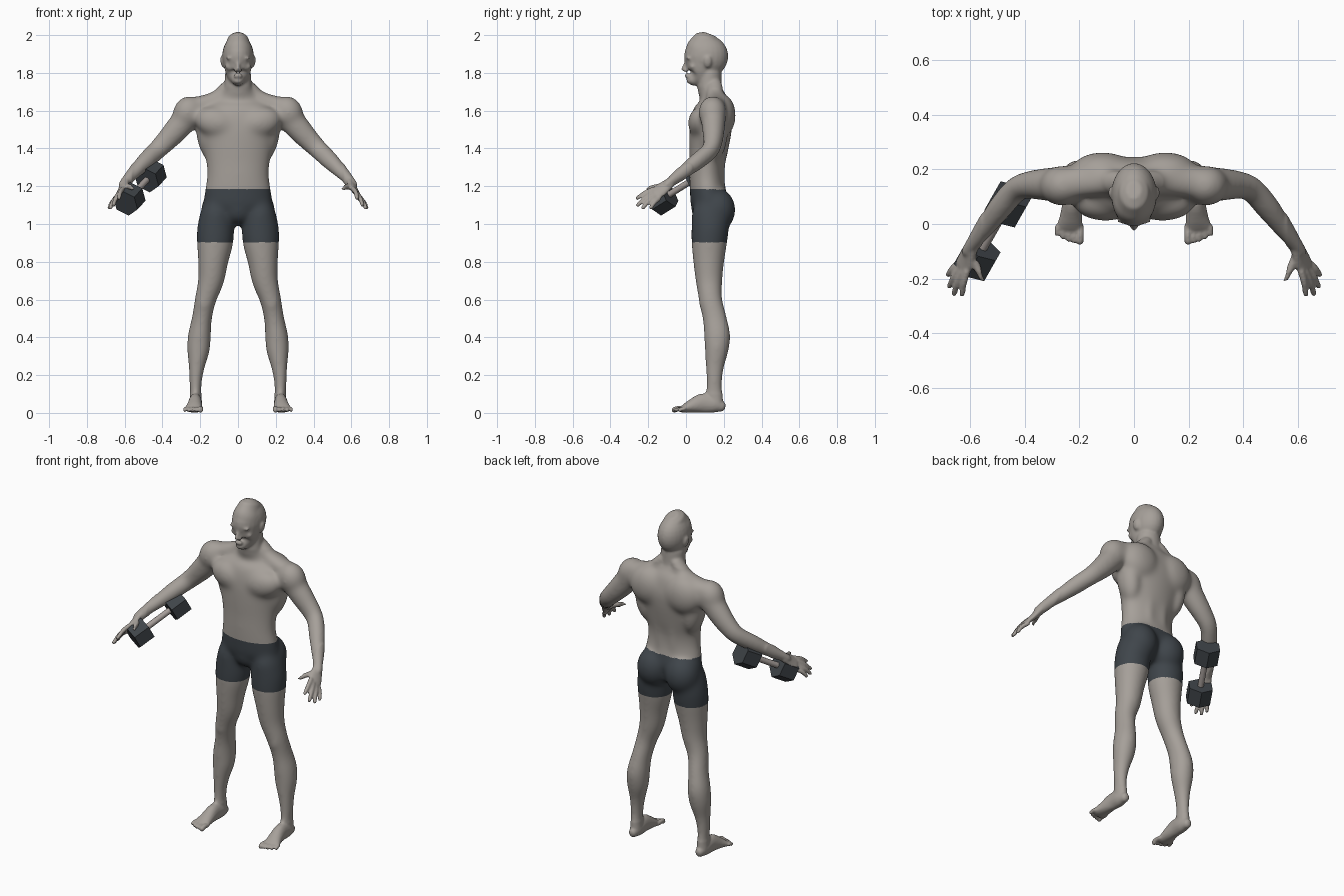
import bpy
import bmesh
from math import cos, sin, pi
from mathutils import Matrix, Vector

old = bpy.data.objects.get("Cube")
if old:
    bpy.data.objects.remove(old, do_unlink=True)


def make_material(name, colour):
    material = bpy.data.materials.new(name)
    material.use_nodes = True
    material.diffuse_color = (*colour, 1)
    material.node_tree.nodes["Principled BSDF"].inputs["Base Color"].default_value = (*colour, 1)
    return material


skin = make_material("warm grey skin", (.38, .35, .32))
cloth = make_material("dark slate cloth", (.05, .06, .07))
iron = make_material("dark iron", (.05, .058, .066))
grip = make_material("pale grip metal", (.38, .34, .32))

clay = bmesh.new()  # all the flesh volumes are gathered here, then fused


def resample(sections, steps=4):
    """Catmull-Rom interpolation of (x, y, z, half_width, half_depth) sections."""
    points = [Vector(section) for section in sections]
    padded = [points[0]] + points + [points[-1]]
    result = []
    for p, q, r, s in zip(padded, padded[1:], padded[2:], padded[3:]):
        for step in range(steps):
            t = step / steps
            result.append(q + (r - p) * t / 2 + (p * 2 - q * 5 + r * 4 - s) * t * t / 2
                          + (q * 3 - p - r * 3 + s) * t ** 3 / 2)
    return result + [points[-1]]


def loft(sections, across=(1, 0, 0), mirrored=True, sides=20):
    """Skin elliptical rings along a path, with rounded ends."""
    path = resample(sections)
    spots = [Vector(p[:3]) for p in path]
    rings = []
    last = len(path) - 1
    for i, p in enumerate(path):
        tangent = (spots[min(i + 1, last)] - spots[max(i - 1, 0)]).normalized()
        wide = Vector(across)
        wide = (wide - tangent * wide.dot(tangent)).normalized()
        deep = tangent.cross(wide)
        rounding = [(0, 1)]
        if i == 0:
            rounding = [(-.9, .4), (-.6, .8), (0, 1)]
        elif i == last:
            rounding = [(0, 1), (.6, .8), (.9, .4)]
        for shift, scale in rounding:
            centre = spots[i] + tangent * shift * min(p[3], p[4])
            rings.append([centre + wide * p[3] * scale * cos(2 * pi * k / sides)
                          + deep * p[4] * scale * sin(2 * pi * k / sides) for k in range(sides)])
    for flip in (1, -1) if mirrored else (1,):
        verts = [[clay.verts.new((v.x * flip, v.y, v.z)) for v in ring] for ring in rings]
        for low, high in zip(verts, verts[1:]):
            for k in range(sides):
                n = (k + 1) % sides
                clay.faces.new((low[k], low[n], high[n], high[k]))
        clay.faces.new(verts[0][::-1])
        clay.faces.new(verts[-1])


def muscle(centre, radii, mirrored=True, lean=0):
    """Ellipsoid, optionally leaning sideways about the y axis."""
    for flip in (1, -1) if mirrored else (1,):
        place = (Matrix.Translation((centre[0] * flip, centre[1], centre[2]))
                 @ Matrix.Rotation(lean * flip, 4, "Y") @ Matrix.Diagonal((*radii, 1)))
        bmesh.ops.create_uvsphere(clay, u_segments=24, v_segments=14, radius=1, matrix=place)


# Torso and neck
loft([(0, .13, 1.07, .14, .085), (0, .125, 1.11, .18, .10), (0, .115, 1.18, .175, .095),
      (0, .11, 1.25, .165, .092), (0, .112, 1.32, .168, .094), (0, .12, 1.40, .183, .104),
      (0, .13, 1.50, .21, .112), (0, .14, 1.58, .205, .108), (0, .147, 1.64, .165, .086),
      (0, .138, 1.68, .105, .066), (0, .125, 1.72, .076, .066), (0, .125, 1.80, .068, .062)],
     mirrored=False, sides=32)
muscle((.105, .083, 1.535), (.125, .073, .085), lean=-.25)  # chest
muscle((.16, .145, 1.47), (.06, .075, .14), lean=.15)       # side of the back
muscle((.115, .19, 1.575), (.12, .074, .115))               # shoulder blade
muscle((.265, .14, 1.59), (.08, .075, .09), lean=-.4)       # shoulder cap
muscle((.095, .165, 1.075), (.10, .098, .115))              # buttock
muscle((0, .09, 1.08), (.09, .062, .08), mirrored=False)    # front of the hips
loft([(.04, .15, 1.74, .04, .035), (.12, .155, 1.665, .05, .04), (.24, .15, 1.62, .06, .05)],
     across=(0, 1, 0))                                      # slope of the neck
loft([(.045, .175, 1.20, .03, .03), (.045, .18, 1.32, .03, .03), (.05, .20, 1.45, .035, .03)])

# Legs
loft([(.115, .13, 1.06, .085, .10), (.118, .128, .98, .099, .10), (.122, .123, .90, .097, .095),
      (.132, .12, .80, .081, .083), (.143, .122, .70, .07, .072), (.172, .13, .60, .058, .063),
      (.191, .152, .50, .054, .065), (.204, .165, .41, .062, .071), (.21, .162, .33, .061, .064),
      (.218, .153, .25, .045, .051), (.224, .15, .17, .035, .043), (.224, .15, .10, .031, .044),
      (.224, .155, .05, .033, .042)])
muscle((.178, .09, .585), (.035, .024, .045))               # kneecap

# Feet and toes
loft([(.224, .185, .035, .026, .03), (.224, .15, .045, .035, .045), (.226, .09, .052, .035, .052),
      (.23, .03, .036, .041, .036), (.236, -.01, .022, .047, .022), (.238, -.022, .018, .046, .016)])
for toe in range(5):
    x = .197 + .021 * toe
    size = .0135 if toe == 0 else .0095
    tip = -.064 + .0018 * toe * toe
    loft([(x, -.01, .021, size, size), (x, tip + .02, .022, size, size * 1.1),
          (x + .001, tip, .015, size, size * 1.2)], sides=12)

# Arms
loft([(.24, .145, 1.60, .07, .075), (.325, .145, 1.50, .061, .067), (.38, .143, 1.44, .053, .059),
      (.43, .128, 1.39, .047, .053), (.49, .06, 1.332, .046, .049), (.55, -.02, 1.27, .037, .037),
      (.59, -.075, 1.227, .026, .029), (.605, -.10, 1.205, .024, .028)], across=(0, 1, 0))

# Hands: palm, thumb and four spread fingers
spread = (.045, .07, -.045)
loft([(.597, -.085, 1.218, .029, .022), (.612, -.125, 1.187, .039, .018),
      (.628, -.157, 1.163, .041, .014)], across=spread)
loft([(.598, -.11, 1.20, .018, .018), (.572, -.165, 1.196, .014, .014),
      (.548, -.212, 1.185, .011, .011)], sides=12)
knuckles = [(.612, -.172, 1.184), (.628, -.174, 1.165), (.639, -.163, 1.147), (.645, -.145, 1.133)]
tips = [(.630, -.257, 1.137), (.659, -.255, 1.10), (.676, -.228, 1.086), (.681, -.186, 1.087)]
for knuckle, tip in zip(knuckles, tips):
    middle = Vector(knuckle).lerp(Vector(tip), .5) + Vector((.003, 0, .006))
    loft([(*knuckle, .0135, .0135), (*middle, .0125, .0125), (*tip, .0105, .0105)],
         across=spread, sides=12)

# Head and face
muscle((0, .107, 1.888), (.084, .117, .113), mirrored=False)
loft([(0, .045, 1.768, .038, .038), (0, .068, 1.785, .058, .068), (0, .08, 1.82, .071, .081),
      (0, .088, 1.87, .078, .093), (0, .095, 1.92, .078, .095), (0, .105, 1.95, .066, .085)],
     mirrored=False, sides=28)
loft([(0, .006, 1.868, .009, .009), (0, -.006, 1.84, .010, .010), (0, -.014, 1.818, .013, .012)],
     mirrored=False, sides=12)
muscle((.012, .000, 1.813), (.010, .012, .009))             # nostril
muscle((.034, .013, 1.880), (.032, .014, .009), lean=.12)   # brow
muscle((.033, .018, 1.858), (.015, .011, .009))             # eye
muscle((.048, .036, 1.834), (.020, .018, .018))             # cheek
for height in (1.790, 1.780):                               # lips
    muscle((0, .007, height), (.025, .014, .007), mirrored=False)
muscle((0, .02, 1.758), (.026, .018, .016), mirrored=False)
muscle((.084, .115, 1.858), (.009, .021, .032), lean=.2)    # ear

# Fuse the volumes into one skin
bmesh.ops.recalc_face_normals(clay, faces=clay.faces)
body_mesh = bpy.data.meshes.new("body")
clay.to_mesh(body_mesh)
clay.free()
body = bpy.data.objects.new("body", body_mesh)
bpy.context.collection.objects.link(body)
fuse = body.modifiers.new("fuse", "REMESH")
fuse.mode = "VOXEL"
fuse.voxel_size = .006
fused = bpy.data.meshes.new_from_object(body.evaluated_get(bpy.context.evaluated_depsgraph_get()))
body.modifiers.clear()
fused.materials.clear()
fused.materials.append(skin)
fused.materials.append(cloth)

# Relax the large muscles more than the face, hands and feet
flesh = bmesh.new()
flesh.from_mesh(fused)
broad = [v for v in flesh.verts if .1 < v.co.z < 1.72 and abs(v.co.x) < .56]
head = [v for v in flesh.verts if v.co.z > 1.7]
for verts, passes in ((broad, 50), (head, 4), (list(flesh.verts), 2)):
    for _ in range(passes):
        bmesh.ops.smooth_vert(flesh, verts=verts, factor=.5,
                              use_axis_x=True, use_axis_y=True, use_axis_z=True)
for v in flesh.verts:
    v.co.z = max(v.co.z, 0)

# Shorts are the band of skin around the hips
for face in flesh.faces:
    centre = face.calc_center_median()
    face.smooth = True
    face.material_index = int(.905 < centre.z < 1.183 and abs(centre.x) < .3)
flesh.to_mesh(fused)
flesh.free()
body.data = fused

# Dumbbell by the right hand
near, far = Vector((-.575, -.125, 1.133)), Vector((-.463, .072, 1.256))
turn = (far - near).to_track_quat("Z", "Y")


def bar(name, centre, radius, length, sides, material):
    bpy.ops.mesh.primitive_cylinder_add(vertices=sides, radius=radius, depth=length,
                                        location=centre, rotation=turn.to_euler())
    part = bpy.context.object
    part.name = name
    part.data.materials.append(material)


for label, centre in (("front", near), ("rear", far)):
    bar("dumbbell_weight_" + label, centre, .074, .098, 6, iron)
bar("dumbbell_handle", (near + far) / 2, .017, (far - near).length, 20, grip)
bpy.ops.object.shade_smooth_by_angle()
